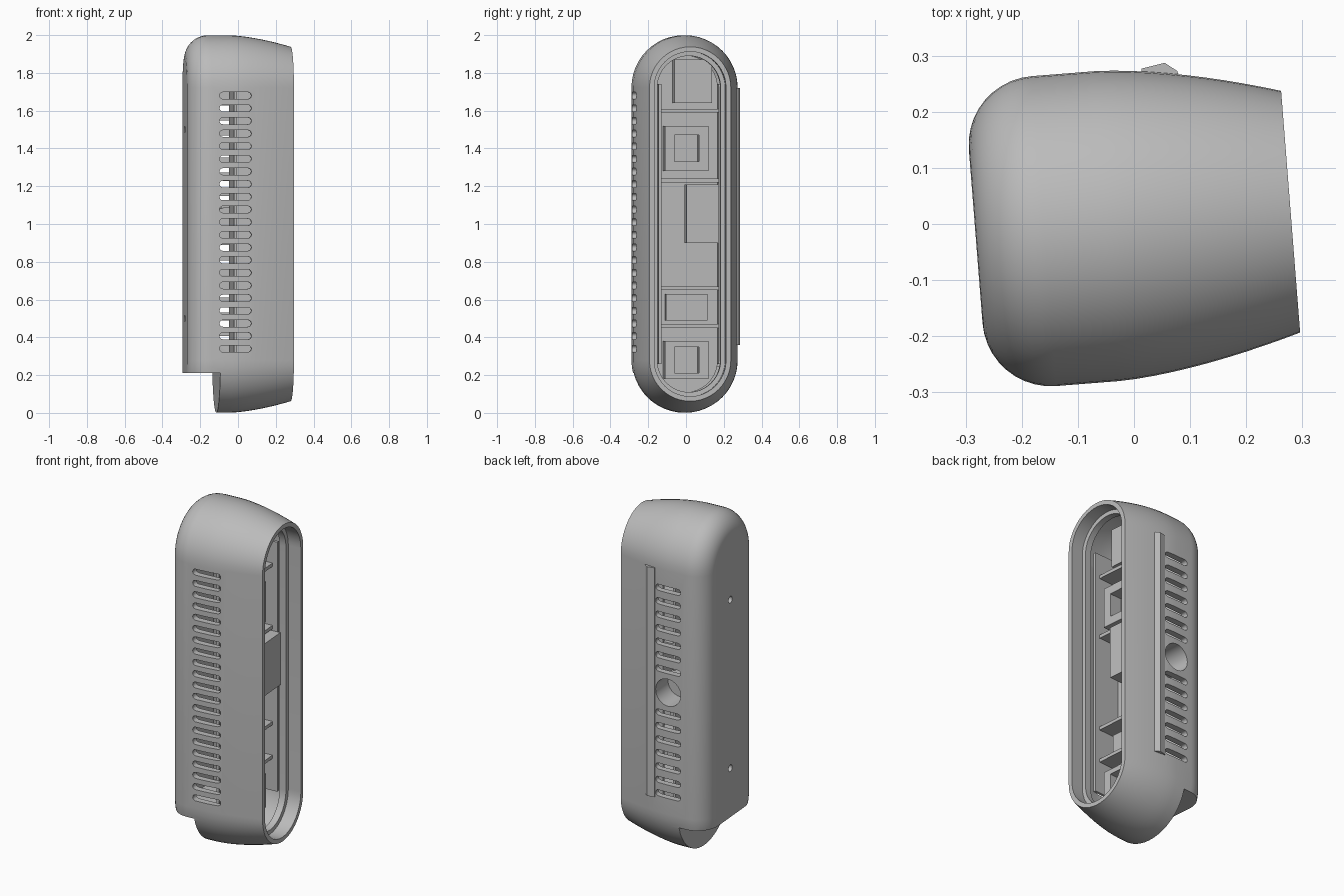
import bpy, bmesh, math
from mathutils import Matrix

if "Cube" in bpy.data.objects:
    bpy.data.objects.remove(bpy.data.objects["Cube"])

TURN = Matrix.Rotation(math.radians(4.5), 4, "Z")
MID = 1.0       # height of the middle
HALF = 0.722    # half length of the straight sides

plastic = bpy.data.materials.new("grey_plastic")
plastic.use_nodes = True
GREY = (0.5, 0.5, 0.5, 1)
plastic.diffuse_color = GREY
plastic.node_tree.nodes["Principled BSDF"].inputs["Base Color"].default_value = GREY


def finish(name, bm):
    """Turn a bmesh into an object in the turned frame."""
    bmesh.ops.recalc_face_normals(bm, faces=bm.faces)
    mesh = bpy.data.meshes.new(name)
    bm.to_mesh(mesh)
    bm.free()
    mesh.transform(TURN)
    mesh.materials.append(plastic)
    obj = bpy.data.objects.new(name, mesh)
    bpy.context.collection.objects.link(obj)
    return obj


def shade(obj):
    bpy.ops.object.select_all(action="DESELECT")
    obj.select_set(True)
    bpy.context.view_layer.objects.active = obj
    bpy.ops.object.shade_smooth_by_angle(angle=math.radians(35))


def loft(name, profile, segments=24):
    """Loft upright capsule outlines along x from (x, radius) pairs."""
    bm = bmesh.new()
    rings = []
    for x, r in profile:
        ring = []
        for end in (0, 1):
            for i in range(segments + 1):
                a = math.pi * (end + i / segments)
                z = MID + (HALF if end == 0 else -HALF) + r * math.sin(a)
                ring.append(bm.verts.new((x, r * math.cos(a), z)))
        rings.append(ring)
    count = len(rings[0])
    for a, b in zip(rings, rings[1:]):
        for i in range(count):
            j = (i + 1) % count
            bm.faces.new((a[i], a[j], b[j], b[i]))
    bm.faces.new(rings[0])
    bm.faces.new(rings[-1])
    return finish(name, bm)


def box(name, x, y, z):
    """Box from three (low, high) ranges."""
    bm = bmesh.new()
    size = [hi - lo for lo, hi in (x, y, z)]
    centre = [(hi + lo) / 2 for lo, hi in (x, y, z)]
    bmesh.ops.create_cube(bm, size=1, matrix=Matrix.Translation(centre) @ Matrix.Diagonal((*size, 1)))
    return finish(name, bm)


def rods(name, centres, radius, length, axis, sides=32):
    bm = bmesh.new()
    turn = Matrix.Rotation(math.pi / 2, 4, axis)
    for centre in centres:
        bmesh.ops.create_cone(bm, cap_ends=True, segments=sides, radius1=radius, radius2=radius,
                              depth=length, matrix=Matrix.Translation(centre) @ turn)
    return finish(name, bm)


def prism(bm, points, vec):
    """Extrude a polygon along a vector."""
    face = bm.faces.new([bm.verts.new(p) for p in points])
    new = bmesh.ops.extrude_face_region(bm, geom=[face])["geom"]
    bmesh.ops.translate(bm, vec=vec, verts=[v for v in new if isinstance(v, bmesh.types.BMVert)])


def slots(name, x, y, heights, thick):
    """Row of round-ended slots that run along x."""
    bm = bmesh.new()
    r = thick / 2
    for z in heights:
        pts = []
        for cx, start in ((x[1] - r, -0.5), (x[0] + r, 0.5)):
            for i in range(7):
                a = math.pi * (start + i / 6)
                pts.append((cx + r * math.cos(a), y[0], z + r * math.sin(a)))
        prism(bm, pts, (0, y[1] - y[0], 0))
    return finish(name, bm)


def carve(obj, *cutters):
    """Subtract the cutters, bake the result and remove them."""
    for cutter in cutters:
        mod = obj.modifiers.new("cut", "BOOLEAN")
        mod.operation = "DIFFERENCE"
        mod.solver = "EXACT"
        mod.object = cutter
    bpy.context.view_layer.update()
    baked = obj.evaluated_get(bpy.context.evaluated_depsgraph_get())
    mesh = bpy.data.meshes.new_from_object(baked)
    obj.modifiers.clear()
    obj.data = mesh
    for cutter in cutters:
        bpy.data.objects.remove(cutter)


# Outer body: rounded closed end, gentle taper to the open end
corner = 0.122
outline = [(-0.283 + corner * (1 - math.cos(a)), 0.277 - corner * (1 - math.sin(a)))
           for a in (math.pi / 2 * i / 10 for i in range(11))]
outline += [(-0.05 + 0.33 * t, 0.277 - 0.061 * t ** 1.6) for t in (i / 10 for i in range(11))]
shell = loft("shell", outline)

# Hollow inside with a lip behind the rim
cavity = loft("cavity", [(-0.24, 0.15), (-0.19, 0.22), (-0.12, 0.24), (0.04, 0.24),
                         (0.16, 0.22), (0.161, 0.168), (0.2, 0.168), (0.201, 0.192), (0.4, 0.188)])
carve(cavity, box("cavity_step", (-0.5, -0.08), (-0.5, 0.5), (-0.2, 0.245)))

# Step under the closed end and screw holes
step = box("step", (-0.5, -0.115), (-0.5, 0.5), (-0.2, 0.21))
screw_holes = rods("screw_holes", [(-0.35, 0.01, z) for z in (0.5, 1.5)], 0.02, 0.2, "Y", 16)

# Vents: one full row in front, two rows around the port behind
front_vents = slots("front_vents", (-0.12, 0.05), (-0.4, -0.18),
                    [0.34 + 0.067 * i for i in range(21)], 0.036)
rear_vents = slots("rear_vents", (-0.13, 0.03), (0.18, 0.4),
                   [MID + s * (0.13 + 0.08 * i) for i in range(7) for s in (-1, 1)], 0.036)
port_hole = rods("port_hole", [(-0.05, 0.3, MID)], 0.08, 0.24, "X")
carve(shell, cavity, step, screw_holes, front_vents, rear_vents, port_hole)
shade(shell)

# Cup behind the port hole
port_cup = rods("port_cup", [(-0.05, 0.185, MID)], 0.088, 0.12, "X")
carve(port_cup, rods("cup_bore", [(-0.05, 0.24, MID)], 0.08, 0.2, "X"))
shade(port_cup)

# Low raised edge beside the rear vents, fading out towards the open end
bm = bmesh.new()
prism(bm, [(0.035, 0.26, 0.36), (0.1, 0.26, 0.36), (0.098, 0.266, 0.36),
           (0.077, 0.282, 0.36), (0.035, 0.275, 0.36)], (0, 0, 1.36))
finish("rear_ridge", bm)

# Inner tray with side rails and cross bars
tray = loft("tray", [(-0.035, 0.17), (-0.02, 0.17)])
carve(tray, rods("tray_gap", [(-0.05, 0.24, MID)], 0.084, 0.22, "X"))
for side, y, low in (("front", -0.15, -0.03), ("rear", 0.17, 0.04)):
    box(side + "_rail", (low, 0.15), (y - 0.008, y + 0.008), (0.26, 1.74))
for i, z in enumerate((0.46, 0.66, 1.23, 1.6)):
    box("cross_bar_%d" % (i + 1), (-0.03, 0.12), (-0.15, 0.17), (z - 0.01, z + 0.01))

# Inner modules
box("battery", (0.04, 0.17), (-0.01, 0.16), (0.9, 1.21))
box("top_module", (-0.03, 0.1), (-0.07, 0.13), (1.64, 1.87))
box("lower_board", (-0.03, 0.05), (-0.11, 0.11), (0.49, 0.63))
for name, z, half in (("upper_socket", 1.4, 0.12), ("lower_socket", 0.28, 0.1)):
    body = box(name, (-0.03, 0.11), (-0.12, 0.11), (z - half, z + half))
    carve(body, box("recess", (0.03, 0.2), (-0.07, 0.06), (z - 0.07, z + 0.07)))
